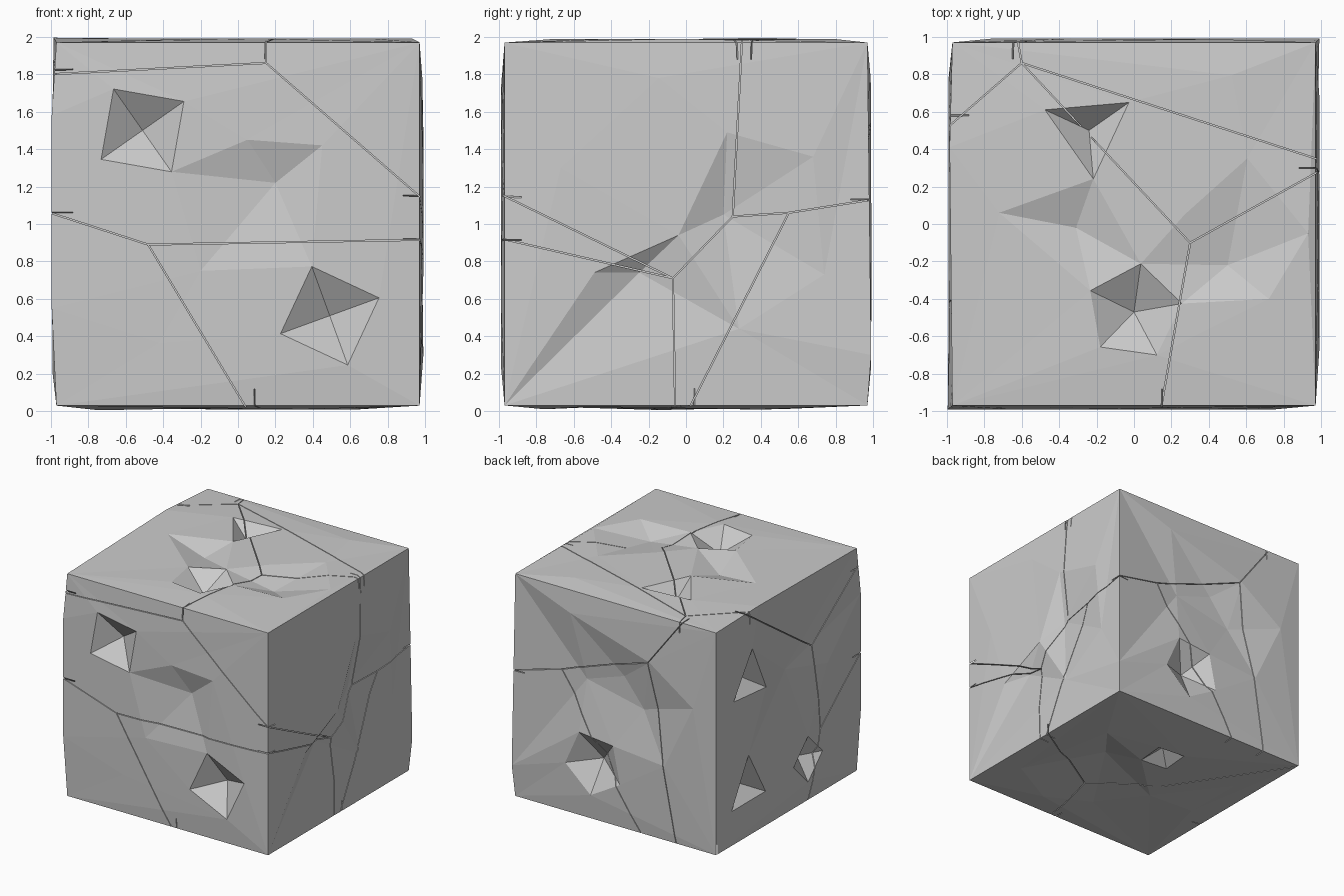
import bpy, bmesh, random
from math import cos, sin, radians
from mathutils import Vector as V
from mathutils.geometry import delaunay_2d_cdt

if "Cube" in bpy.data.objects:
    bpy.data.objects.remove(bpy.data.objects["Cube"])

random.seed(4)
B = 0.97                      # distance of the square edges from the centre
X, Y, Z = V((1, 0, 0)), V((0, 1, 0)), V((0, 0, 1))
stone, blades = bmesh.new(), bmesh.new()

# Square corners plus a few bumps along the block's edges
FRAME = [V((a, b, c)) for a in (-B, B) for b in (-B, B) for c in (-B, B)]
FRAME += [V((-.995, -.99, .58)), V((-.995, -.99, -.45)), V((.99, .99, -.7)), V((-.985, .41, .995))]


def polar(c, r, deg):
    return V(c[:2]) + r * V((cos(radians(deg)), sin(radians(deg))))


def blade(axes, a, b, w=.003):
    """Thin upright box that cuts one straight crack."""
    u, v, n = axes
    d = (b - a).normalized()
    s = V((-d.y, d.x)) * w
    q = [a - s, b - s, b + s, a + s]
    lo, hi = [[blades.verts.new(u * c.x + v * c.y + n * h) for c in q] for h in (B - .09, B + .1)]
    blades.faces.new(lo[::-1])
    blades.faces.new(hi)
    for i in range(4):
        j = (i + 1) % 4
        blades.faces.new((lo[i], lo[j], hi[j], hi[i]))


def side(axes, high, low, chips, cracks):
    """One faceted side. chips: centre u, v, radius, start angle, corners.
    cracks: chains of linked junctions, each with the angles of its rays."""
    u, v, n = axes
    pts = [V((p.dot(u), p.dot(v), p.dot(n) - B)) for p in FRAME if p.dot(n) > B - .001]
    pts += [V((*p, .02)) for p in high] + [V((*p, -.05)) for p in low]
    edges = []
    # Chips: pyramid pits with a polygon rim
    for cu, cv, r, start, k in chips:
        a = len(pts)
        pts.append(V((cu, cv, -.45 * r)))
        for i in range(k):
            pts.append(V((*polar((cu, cv), r, start + 360 * i / k), .02)))
            edges += [(a, a + 1 + i), (a + 1 + i, a + 1 + (i + 1) % k)]
    # A few extra low facets in the empty areas
    for _ in range(30):
        p = V((random.uniform(-.8, .8), random.uniform(-.8, .8), random.uniform(.005, .025)))
        if min((p - q).to_2d().length for q in pts) > .42:
            pts.append(p)
    co, _, tris, orig, _, _ = delaunay_2d_cdt([p.to_2d() for p in pts], edges, [], 0, 1e-5)
    vs = [stone.verts.new(u * c.x + v * c.y + n * (B + (pts[o[0]].z if o else 0)))
          for c, o in zip(co, orig)]
    for t in tris:
        stone.faces.new([vs[i] for i in t])
    # Cracks: links between junctions and rays out to the side's edge
    for chain in cracks:
        for (c, _), (d, _) in zip(chain, chain[1:]):
            blade(axes, V(c), V(d))
        for c, angles in chain:
            for deg in angles:
                r = 0
                while max(map(abs, polar(c, r, deg))) < 1.01:
                    r += .01
                blade(axes, V(c), polar(c, r, deg))


def finish(bm, name):
    bmesh.ops.remove_doubles(bm, verts=bm.verts, dist=1e-5)
    bmesh.ops.recalc_face_normals(bm, faces=bm.faces)
    me = bpy.data.meshes.new(name)
    bm.to_mesh(me)
    bm.free()
    ob = bpy.data.objects.new(name, me)
    ob.location.z = 1
    bpy.context.collection.objects.link(ob)
    return ob


# Front
side((X, Z, -Y), [(.05, .45), (.45, .42), (-.2, -.25)], [(.2, .22)],
     [(-.51, .5, .27, 125, 4), (.49, -.49, .28, 110, 4)],
     [[((.15, .86), (90, 183, -41))], [((-.48, -.11), (1, 162, -59))]])
# Right
side((Y, Z, X), [(-.04, -.06), (-.49, -.26), (.22, .49), (.68, .36), (-.67, .3)],
     [(-.25, -.26), (.2, .05)], [],
     [[((-.07, -.29), (-89, 167, 154)), ((.25, .04), (87,)), ((.55, .06), (9, -117))]])
# Back
side((X, Z, Y), [(-.34, .55), (-.76, .26)], [(.31, .21), (-.05, .33), (-.24, .09)],
     [(.2, -.48, .28, 60, 5)],
     [[((.54, .24), (-14, -123)), ((-.32, .54), (127, -100))]])
# Left
side((Y, Z, -X), [], [(-.05, .25)],
     [(.52, .4, .26, 95, 3), (.55, -.52, .27, 90, 3), (-.27, -.6, .2, 90, 4)],
     [[((-.38, .34), (34, 141)), ((-.44, -.4), (140, -76))]])
# Top
side((X, Y, Z), [(-.72, .06), (.27, .05), (.93, -.05), (.72, -.4)], [(-.31, -.02), (.5, -.22)],
     [(-.24, .5, .26, 155, 3), (0, -.47, .26, 82, 5)],
     [[((-.6, .86), (100, 221, -18)), ((.3, -.1), (29, -100))]])
# Bottom
side((X, Y, -Z), [], [(.35, .05)], [(0, .37, .18, 40, 4)],
     [[((.2, -.4), (-101, 30)), ((-.3, 0), (125,))]])

block = finish(stone, "stone_block")
cutter = finish(blades, "crack_cutter")
cutter.hide_render = True

# Cut the hairline cracks
mod = block.modifiers.new("cracks", 'BOOLEAN')
mod.operation = 'DIFFERENCE'
mod.solver = 'EXACT'
mod.use_self = True
mod.object = cutter
bpy.context.view_layer.objects.active = block
bpy.ops.object.modifier_apply(modifier=mod.name)
bpy.data.objects.remove(cutter)
